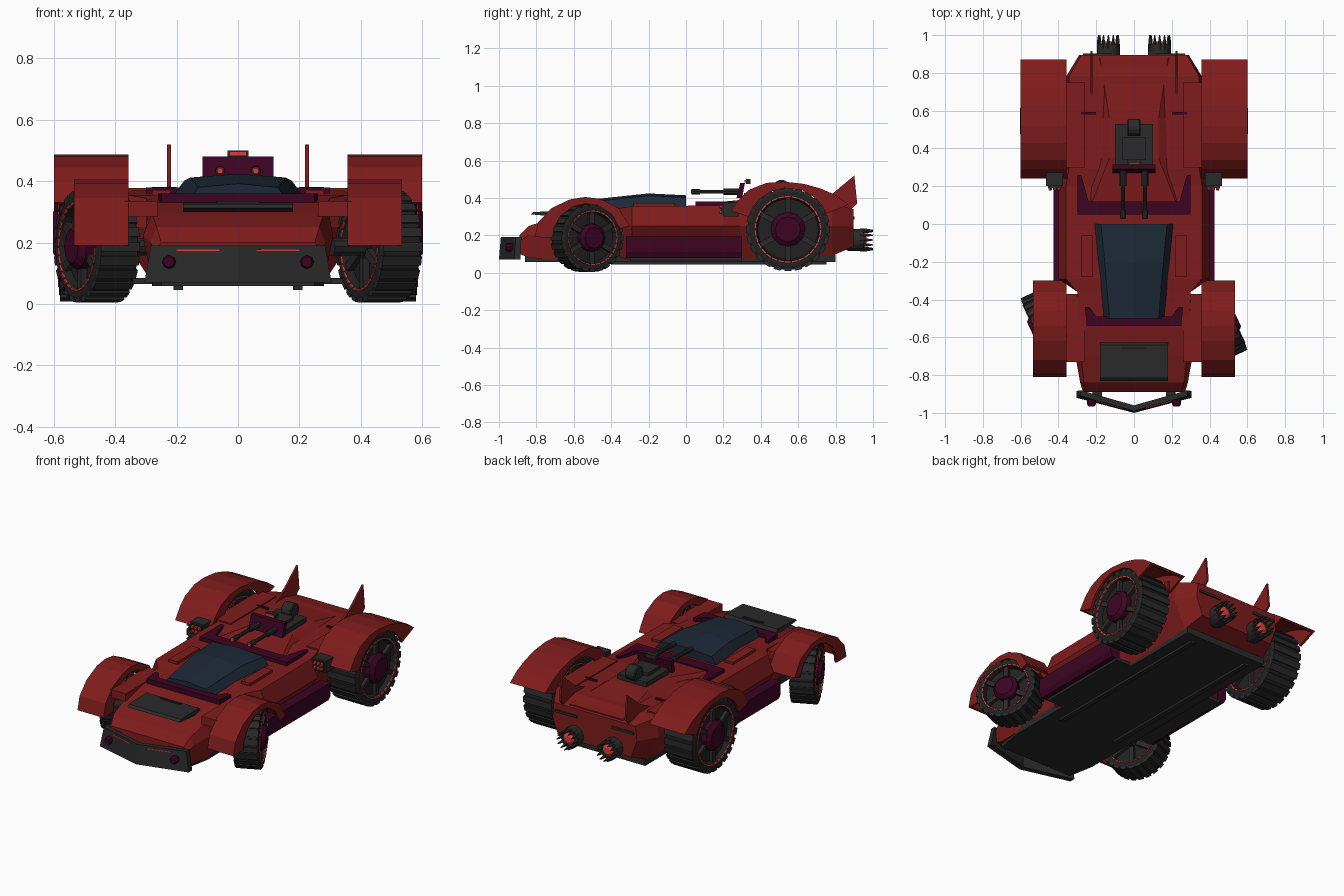
import bpy, bmesh, math
from mathutils import Matrix, Vector

if "Cube" in bpy.data.objects:
    bpy.data.objects.remove(bpy.data.objects["Cube"])

def material(name, c):
    m = bpy.data.materials.new(name)
    m.diffuse_color = (*c, 1)
    m.use_nodes = True
    m.node_tree.nodes["Principled BSDF"].inputs["Base Color"].default_value = m.diffuse_color
    return m

RED = material("body red", (0.212, 0.0115, 0.0115))
PURPLE = material("dark purple", (0.045, 0.0015, 0.016))
DARK = material("dark grey", (0.023, 0.023, 0.023))
TYRE = material("tyre black", (0.015, 0.015, 0.015))
GLASS = material("navy glass", (0.0125, 0.022, 0.038))
GLOW = material("bright red", (0.75, 0.05, 0.05))

# ---- helpers: every part is one or more lofts between equal-sized rings ----
def build(name, lofts, mat, mirror=False, M=Matrix()):
    bm = bmesh.new()
    for rings in lofts:
        vs = [[bm.verts.new(M @ Vector(p)) for p in r] for r in rings]
        n = len(vs[0])
        for a, b in zip(vs, vs[1:]):
            for i in range(n):
                bm.faces.new((a[i], a[(i + 1) % n], b[(i + 1) % n], b[i]))
        bm.faces.new(vs[0])
        bm.faces.new(vs[-1])
    bmesh.ops.recalc_face_normals(bm, faces=bm.faces[:])
    me = bpy.data.meshes.new(name)
    bm.to_mesh(me)
    bm.free()
    me.materials.append(mat)
    ob = bpy.data.objects.new(name, me)
    bpy.context.collection.objects.link(ob)
    if mirror:
        ob.modifiers.new("mirror", 'MIRROR')
    return ob

def side_prism(poly, x0, x1):      # (y, z) outline pulled along x
    return [[(x, y, z) for y, z in poly] for x in (x0, x1)]

def plan_prism(poly, z0, z1):      # (x, y) outline pulled along z
    return [[(x, y, z) for x, y in poly] for z in (z0, z1)]

def block(x0, x1, y0, y1, z0, z1):
    return plan_prism([(x0, y0), (x1, y0), (x1, y1), (x0, y1)], z0, z1)

def lathe(profile, n, axis='X', c=(0, 0, 0)):
    rings = []
    for t, r in profile:
        ring = []
        for i in range(n):
            a = 2 * math.pi * i / n
            u, v = r * math.cos(a), r * math.sin(a)
            p = (t, u, v) if axis == 'X' else (u, t, v)
            ring.append(tuple(q + w for q, w in zip(p, c)))
        rings.append(ring)
    return rings

def spun(loft, a):                 # copy of a loft turned about the x axis
    R = Matrix.Rotation(a, 3, 'X')
    return [[tuple(R @ Vector(p)) for p in r] for r in loft]

def symmetric(half):               # half outline on +x, completed on -x
    return half + [(-x, y) for x, y in reversed(half)]

# ---- hull: y, bottom width/z, middle width/z, top width/z ----
stations = [(-.89, .26, .10, .27, .17, .25, .20), (-.84, .27, .08, .285, .20, .265, .25),
            (-.70, .28, .07, .31, .22, .28, .295), (-.55, .27, .07, .30, .25, .29, .33),
            (-.36, .27, .07, .30, .25, .30, .345), (-.29, .28, .07, .40, .25, .36, .355),
            (.20, .28, .07, .40, .25, .36, .36), (.29, .28, .07, .36, .25, .345, .37),
            (.78, .28, .09, .36, .25, .345, .37), (.895, .25, .14, .29, .25, .28, .34)]
build("hull", [[[(wb, y, zb), (wm, y, zm), (wt, y, zt), (-wt, y, zt), (-wm, y, zm), (-wb, y, zb)]
                for y, wb, zb, wm, zm, wt, zt in stations]], RED)
build("rear_deck", [[[(wb, y, .33), (wt, y, z), (-wt, y, z), (-wb, y, .33)]
                     for y, wb, wt, z in [(.12, .25, .22, .372), (.35, .24, .13, .395),
                                          (.56, .22, .13, .395), (.88, .2, .18, .35)]]], RED)
build("undertray", [plan_prism(symmetric([(.25, -.86), (.28, -.7), (.28, .8)]), .058, .1)], DARK)
build("skid_rail", [block(.18, .21, -.4, .75, .045, .06)], DARK, True)
build("rear_tow_bar", [block(.1, .2, .7, .8, .075, .11)], DARK, True)

# side sills, shoulder plates and deck plates
build("side_skirt", [[[(.36, y, .08), (.41, y, .08), (.425, y, .11), (.425, y, .195), (.36, y, .195)]
                      for y in (-.32, .3)]], PURPLE, True)
build("sill", [block(.28, .38, -.3, .3, .065, .085)], DARK, True)
build("front_shoulder", [block(.26, .37, -.73, -.37, .285, .335)], RED, True)
build("rear_shoulder", [block(.26, .38, .3, .75, .32, .378)], RED, True)
build("deck_plate", [block(.22, .28, -.28, -.06, .35, .372)], RED, True)
build("rear_strip", [block(.2, .28, .58, .592, .36, .381)], PURPLE, True)
build("tail_slot", [block(.12, .27, .875, .902, .285, .3)], DARK, True)

# canopy with its purple surrounds
build("canopy", [[[(wb, y, zb), (wt, y, z), (0, y, z + .012), (-wt, y, z), (-wb, y, zb)]
                  for y, wb, wt, zb, z in [(-.5, .165, .13, .325, .38), (-.2, .195, .155, .345, .412),
                                           (0, .21, .175, .355, .402)]]], GLASS)
build("front_collar", [plan_prism(symmetric([(.25, -.54), (.26, -.44), (.235, -.44), (.2, -.49)]),
                                  .315, .36)], PURPLE)
build("rear_collar", [plan_prism(symmetric([(.3, .05), (.3, .26), (.28, .26), (.24, .12)]),
                                 .35, .38)], PURPLE)

# hood scoop
build("hood_scoop", [side_prism([(-.83, .312), (-.815, .325), (-.64, .33), (-.62, .3), (-.7, .3)],
                                -.18, .18)], DARK)
build("hood_slot", [block(-.07, .07, -.665, -.65, .32, .336)], TYRE)

# V-shaped bumper with slits and lamps
build("bumper", [[[(x * 1.0, y, .07), (x * .93, y + .01, .19), (x * .93, y + .04, .19),
                   (x, y + .035, .07)] for x, y in [(-.305, -.92), (0, -1.0), (.305, -.92)]]], DARK)
build("bumper_slit", [[[(x, y, .172), (x, y, .177), (x, y + .02, .177), (x, y + .02, .172)]
                       for x, y in [(.06, -.979), (.2, -.939)]]], GLOW, True)
build("bumper_lamp", [lathe([(-.965, .017), (-.955, .023), (-.9, .023)], 8, 'Y', (.225, 0, .137))],
      PURPLE, True)
build("bumper_mount", [block(.17, .22, -.93, -.85, .1, .16)], DARK, True)

# ---- wheels ----
def wheel(name, s, c, R, w, steer):
    M = Matrix.Translation((c[0] * s, c[1], c[2])) @ Matrix.Rotation(steer, 4, 'Z')
    half = [(-w + .03, .3 * R), (-w + .03, .72 * R), (-w, .76 * R), (-w, .9 * R), (-.9 * w, .97 * R)]
    prof = half + [(-x, r) for x, r in reversed(half)]
    build(name + "_tyre", [lathe(prof, 32)], TYRE, M=M)
    lug = block(-w * .97, w * .97, -.5 * .17 * R, .5 * .17 * R, .9 * R, R)
    build(name + "_tread", [spun(lug, math.tau * i / 24) for i in range(24)], DARK, M=M)
    spokes, rings = [], []
    for k in (-1, 1):
        x0, x1 = sorted((k * (w - .035), k * (w - .008)))
        spokes += [spun(block(x0, x1, -.014, .014, .2 * R, .75 * R), math.tau * i / 6) for i in range(6)]
        dash = block(*sorted((k * (w - .02), k * (w + .004))), -.065 * R, .065 * R, .755 * R, .79 * R)
        rings += [spun(dash, math.tau * i / 30) for i in range(30)]
    build(name + "_spokes", spokes, DARK, M=M)
    build(name + "_rim_ring", rings, GLOW, M=M)
    build(name + "_hub", [lathe([(s * (w - .04), .41 * R), (s * w, .41 * R), (s * (w + .02), .3 * R)], 12)],
          PURPLE, M=M)
    build(name + "_axle", [lathe([(-s * (w + .1), .03), (-s * (w - .04), .03)], 10)], DARK, M=M)

FRONT, REAR = (.46, -.53, .187), (.483, .545, .232)
for s, side in ((-1, "left"), (1, "right")):
    wheel("front_" + side, s, FRONT, .183, .072, math.radians(25))
    wheel("rear_" + side, s, REAR, .224, .1, 0)

# ---- fenders: curved sheet over the wheel plus side lips cut round the tyre ----
def fender(name, prof, c, R, x0, x1):
    cen = Vector((c[1], c[2]))
    sheet, outer, inner = [], [], []
    for p in map(Vector, prof):
        d = p - cen
        q = cen + d * (1 - .018 / d.length)
        r = cen + d.normalized() * min(d.length - .02, R)
        sheet.append([(x0, *p), (x1, *p), (x1, *q), (x0, *q)])
        outer.append([(x1 - .015, *p), (x1, *p), (x1, *r), (x1 - .015, *r)])
        inner.append([(x0, *p), (x0 + .012, *p), (x0 + .012, *r), (x0, *r)])
    build(name, [sheet, outer, inner], RED, True)

fender("front_fender", [(-.81, .19), (-.79, .27), (-.72, .345), (-.62, .392), (-.54, .405), (-.46, .395),
                        (-.36, .345), (-.30, .25)], FRONT, .183, .357, .535)
fender("rear_fender", [(.24, .33), (.29, .40), (.34, .445), (.43, .48), (.52, .487), (.63, .475), (.72, .45),
                       (.80, .415), (.87, .365)], REAR, .222, .357, .6)

# tail fins
build("tail_fin", [side_prism([(.66, .36), (.78, .42), (.9, .52), (.915, .37), (.88, .335)], .219, .231)],
      RED, True)

# exhausts with spiked ends
spikes = []
for i in range(12):
    a = math.tau * i / 12
    cx, cz = .135 + .052 * math.cos(a), .175 + .052 * math.sin(a)
    spikes.append(lathe([(.93, .01), (.965, .009), (1.0, .003)], 5, 'Y', (cx, 0, cz)))
build("exhaust", [lathe([(.85, .05), (.87, .06), (.95, .06), (.95, .045)], 16, 'Y', (.135, 0, .175))] + spikes,
      DARK, True)
build("exhaust_glow", [lathe([(.94, .04), (.955, .036), (.965, .02)], 12, 'Y', (.135, 0, .175))], GLOW, True)

# rocket pods beside the rear wheels
build("rocket_pod", [block(.375, .465, .2, .28, .3, .375), block(.385, .455, .19, .2, .31, .365)], DARK, True)
build("rocket_tip", [lathe([(.178, .007), (.186, .01), (.195, .01)], 8, 'Y', (x, 0, z))
                     for x in (.397, .42, .443) for z in (.323, .352)], GLOW, True)

# turret
build("turret_base", [block(-.1, .1, .31, .53, .38, .425), block(-.06, .06, .34, .46, .42, .445)], DARK)
build("turret_drum", [lathe([(-.035, .038), (-.03, .045), (.03, .045), (.035, .038)], 14, 'X', (0, .51, .452))],
      DARK)
build("turret_shield", [side_prism([(.27, .40), (.29, .48), (.315, .48), (.3, .40)], -.115, .115)], PURPLE)
build("turret_sight", [block(-.035, .035, .32, .345, .475, .5)], DARK)
build("turret_sight_lens", [block(-.028, .028, .314, .321, .482, .496)], GLOW)
build("gun_barrel", [lathe([(.03, .016), (.075, .016), (.076, .011), (.2, .011), (.201, .018), (.3, .018)],
                           10, 'Y', (.058, 0, .433))], DARK, True)
build("gun_muzzle", [lathe([(.026, .009), (.031, .013)], 10, 'Y', (.058, 0, .433))], GLOW, True)
